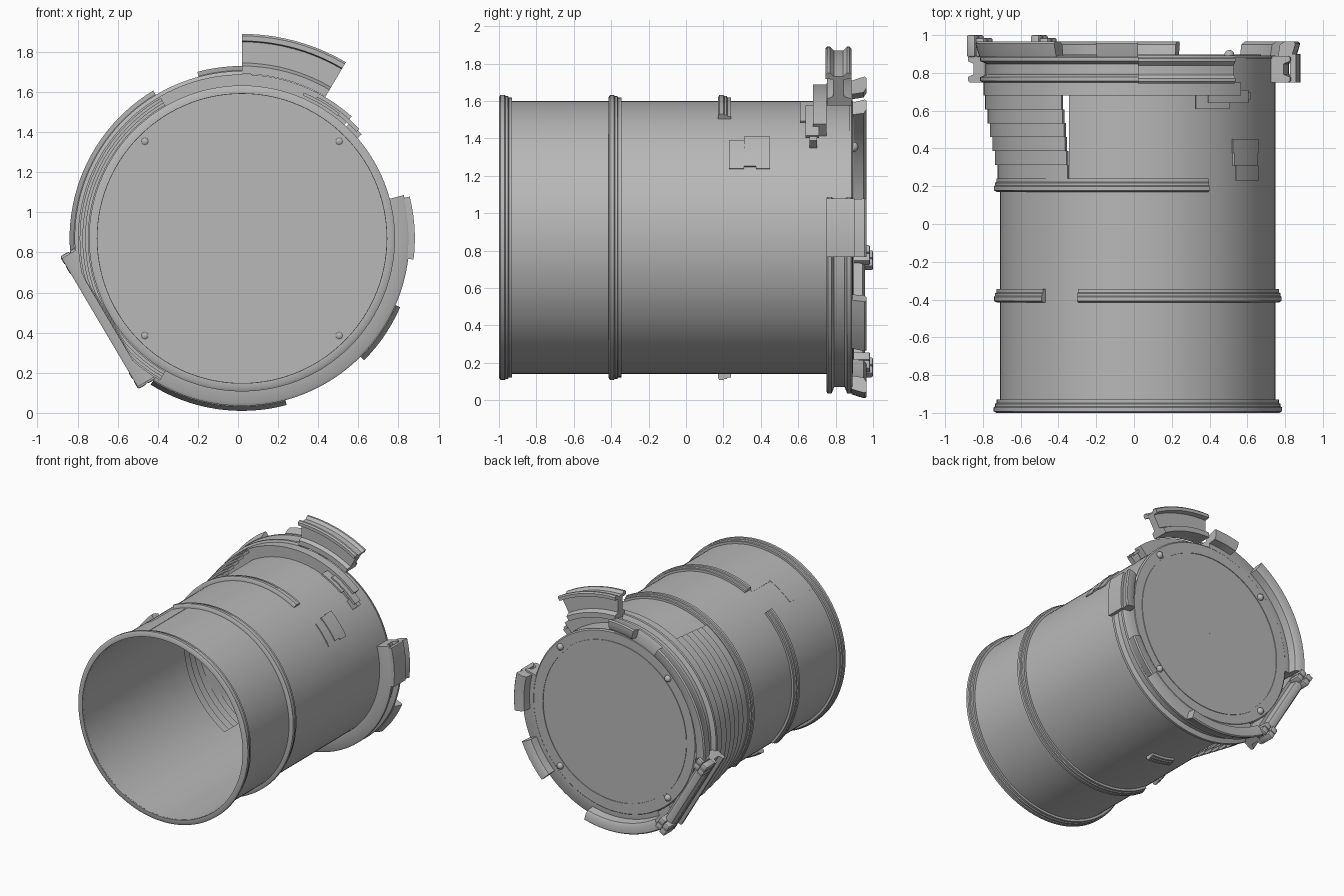
import bpy, bmesh, math
from mathutils import Vector

if "Cube" in bpy.data.objects:
    bpy.data.objects.remove(bpy.data.objects["Cube"])

CX, CZ = 0.02, 0.87          # drum axis
DENT = math.radians(210.6)   # direction of the flattened side

steel = bpy.data.materials.new("grey_steel")
steel.diffuse_color = (0.48, 0.48, 0.48, 1)
steel.use_nodes = True
steel.node_tree.nodes["Principled BSDF"].inputs["Base Color"].default_value = steel.diffuse_color


def finish(bm, name):
    bmesh.ops.recalc_face_normals(bm, faces=bm.faces)
    me = bpy.data.meshes.new(name)
    bm.to_mesh(me)
    bm.free()
    ob = bpy.data.objects.new(name, me)
    bpy.context.collection.objects.link(ob)
    me.materials.append(steel)
    bpy.ops.object.select_all(action='DESELECT')
    ob.select_set(True)
    bpy.context.view_layer.objects.active = ob
    bpy.ops.object.shade_smooth_by_angle(angle=math.radians(35))
    return ob


def bridge(bm, rings, closed):
    n = len(rings[0])
    pairs = list(zip(rings, rings[1:] + rings[:1]))
    for a, b in pairs if closed else pairs[:-1]:
        for i in range(n):
            j = (i + 1) % n
            bm.faces.new((a[i], a[j], b[j], b[i]))
    if not closed:
        bm.faces.new(rings[0])
        bm.faces.new(rings[-1])


def sweep(name, profile, a0=0, a1=360, dent=None):
    """Turn a closed (radius, y) profile about the drum axis."""
    full = a1 - a0 >= 360
    n = max(4, round((a1 - a0) / 3))
    bm = bmesh.new()
    rings = []
    for k in range(n if full else n + 1):
        a = math.radians(a0 + (a1 - a0) * k / n)
        ring = []
        for r, y in profile:
            c = math.cos(a - DENT)
            if dent and c > 0.3:
                r = min(r, (dent + (r - 0.8) * 0.3) / c)
            ring.append(bm.verts.new((CX + r * math.cos(a), y, CZ + r * math.sin(a))))
        rings.append(ring)
    bridge(bm, rings, full)
    return finish(bm, name)


def tangent_bar(name, profile, t0, t1, bevel=0):
    """Extrude a (distance, y) profile straight along the flattened side."""
    out = Vector((math.cos(DENT), 0, math.sin(DENT)))
    tan = Vector((out.z, 0, -out.x))
    bm = bmesh.new()
    rings = []
    for t in (t0, t1):
        rings.append([bm.verts.new(Vector((CX, y, CZ)) + out * d + tan * t) for d, y in profile])
    bridge(bm, rings, False)
    if bevel:
        bmesh.ops.bevel(bm, geom=bm.edges[:], offset=bevel, segments=2, affect='EDGES', profile=0.5)
    return finish(bm, name)


def box(r0, r1, y0, y1):
    return [(r0, y0), (r1, y0), (r1, y1), (r0, y1)]


def ribbed(y0, y1, r0=0.722, r1=0.762):
    """Band with a raised middle and two low shoulders."""
    w, m = y1 - y0, (r0 + r1) / 2 + 0.006
    return [(r0, y0), (m, y0), (r1, y0 + w * .12), (r1, y0 + w * .42), (m + .008, y0 + w * .5),
            (m + .008, y0 + w * .68), (m, y0 + w * .75), (m, y1), (r0, y1)]


def channel(r0, r1, depth):
    """Flange with two rounded lips and a groove between them."""
    g = r1 - depth
    return [(r0, .75), (r1 - .012, .75), (r1, .758), (r1, .778), (g, .792),
            (g, .848), (r1, .862), (r1, .882), (r1 - .012, .89), (r0, .89)]


# drum wall: open at the front, interrupted where the stepped plates flare out
sweep("drum_wall", box(0.721, 0.73, -0.99, 0.24))
sweep("drum_wall_middle", box(0.721, 0.73, 0.24, 0.68), -120, 120)
sweep("drum_wall_back", box(0.721, 0.73, 0.68, 0.885))

# back lid with thin circular ridges
sweep("lid", [(0.001, 0.875), (0.735, 0.875), (0.735, 0.885), (0.725, 0.893), (0.001, 0.893)])
for label, y in (("inner", 0.871), ("outer", 0.892)):
    sweep("lid_ridge_" + label, box(0.64, 0.652, y, y + 0.006))

# lid bolts
for i in range(4):
    a = math.radians(45 + 90 * i)
    bm = bmesh.new()
    bmesh.ops.create_uvsphere(bm, u_segments=12, v_segments=8, radius=0.027)
    bmesh.ops.translate(bm, verts=bm.verts,
                        vec=(CX + 0.685 * math.cos(a), 0.895, CZ + 0.685 * math.sin(a)))
    finish(bm, f"lid_bolt_{i + 1}")

# front rim and the broken hoops
sweep("front_rim", ribbed(-1.0, -0.93, 0.722, 0.763))
for i, (a0, a1) in enumerate(((-125, 115), (132, 222))):
    sweep(f"middle_hoop_{i + 1}", ribbed(-0.415, -0.345), a0, a1)
for i, (a0, a1) in enumerate(((60, 218), (254, 270))):
    sweep(f"rear_hoop_{i + 1}", ribbed(0.17, 0.24), a0, a1)

# overlapping plates that step outwards towards the back
for i in range(6):
    r, y = 0.742 + i * 0.0135, 0.24 + i * 0.0733
    sweep(f"stepped_plate_{i + 1}", box(r - 0.02, r, y, y + 0.0735), 120, 240, dent=0.775)

# collar ahead of the flange, with its torn end
sweep("collar", box(0.725, 0.818, 0.68, 0.75), 48, 240, dent=0.775)
sweep("collar_torn_end", box(0.78, 0.80, 0.64, 0.71), 43, 62)
sweep("collar_torn_strip", box(0.775, 0.79, 0.61, 0.68), 52, 67)
sweep("collar_torn_tab", box(0.725, 0.79, 0.66, 0.70), 41, 47)

# rear flange: two arcs, a straight flattened stretch and a lifted piece
sweep("flange_left", channel(0.725, 0.835, 0.035), 90, 184)
sweep("flange_right", channel(0.725, 0.835, 0.035), -122, 15)
tangent_bar("flange_flat", channel(0.72, 0.825, 0.035), -0.372, 0.372)
sweep("flange_lifted_piece", [
    (0.82, 0.755), (0.86, 0.755), (0.875, 0.785), (0.98, 0.785), (0.985, 0.745), (1.01, 0.745),
    (1.02, 0.755), (1.02, 0.77), (1.00, 0.79), (1.00, 0.84), (1.02, 0.86), (1.02, 0.875),
    (1.01, 0.885), (0.985, 0.885), (0.98, 0.845), (0.875, 0.845), (0.86, 0.885), (0.82, 0.885)], 59.5, 90)

# rounded lip around the lid, in separate lengths
lip = [(0.765, 0.885), (0.838, 0.885), (0.85, 0.92), (0.86, 0.955), (0.852, 0.965),
       (0.80, 0.965), (0.775, 0.95)]
for i, (a0, a1) in enumerate(((90, 105), (121, 184), (-7, 14), (-45, -23.5), (-122, -75))):
    sweep(f"lid_lip_{i + 1}", lip, a0, a1)
sweep("right_clip", box(0.83, 0.862, 0.75, 0.90), -7, 14)
tangent_bar("lid_lip_flat", [(0.74, 0.885), (0.82, 0.885), (0.825, 0.92), (0.81, 0.95),
                             (0.78, 0.957), (0.75, 0.945)], -0.33, 0.33)

# clustered blocks at both ends of the flattened side
for label, s in (("upper", -1), ("lower", 1)):
    for i, t in enumerate((0.282, 0.334)):
        for j, d in enumerate((0.722, 0.776)):
            t0, t1 = sorted((s * t, s * (t + 0.05)))
            tangent_bar(f"corner_block_{label}_{i}{j}", box(d, d + 0.052, 0.885, 0.985 + 0.015 * j),
                        t0, t1, 0.01)

# patch on the right shoulder
for i, (y0, y1, a0, a1, r) in enumerate(((0.23, 0.31, 30, 45, 0.737), (0.31, 0.375, 31, 46.5, 0.743),
                                         (0.375, 0.45, 30, 47, 0.739))):
    sweep(f"shoulder_patch_{i + 1}", box(0.728, r, y0, y1), a0, a1)

# thin panels near the open end
sweep("front_panel_wide", box(0.728, 0.7325, -0.93, -0.64), 105, 134)
sweep("front_panel_narrow", box(0.728, 0.7325, -0.64, -0.41), 105, 117)
